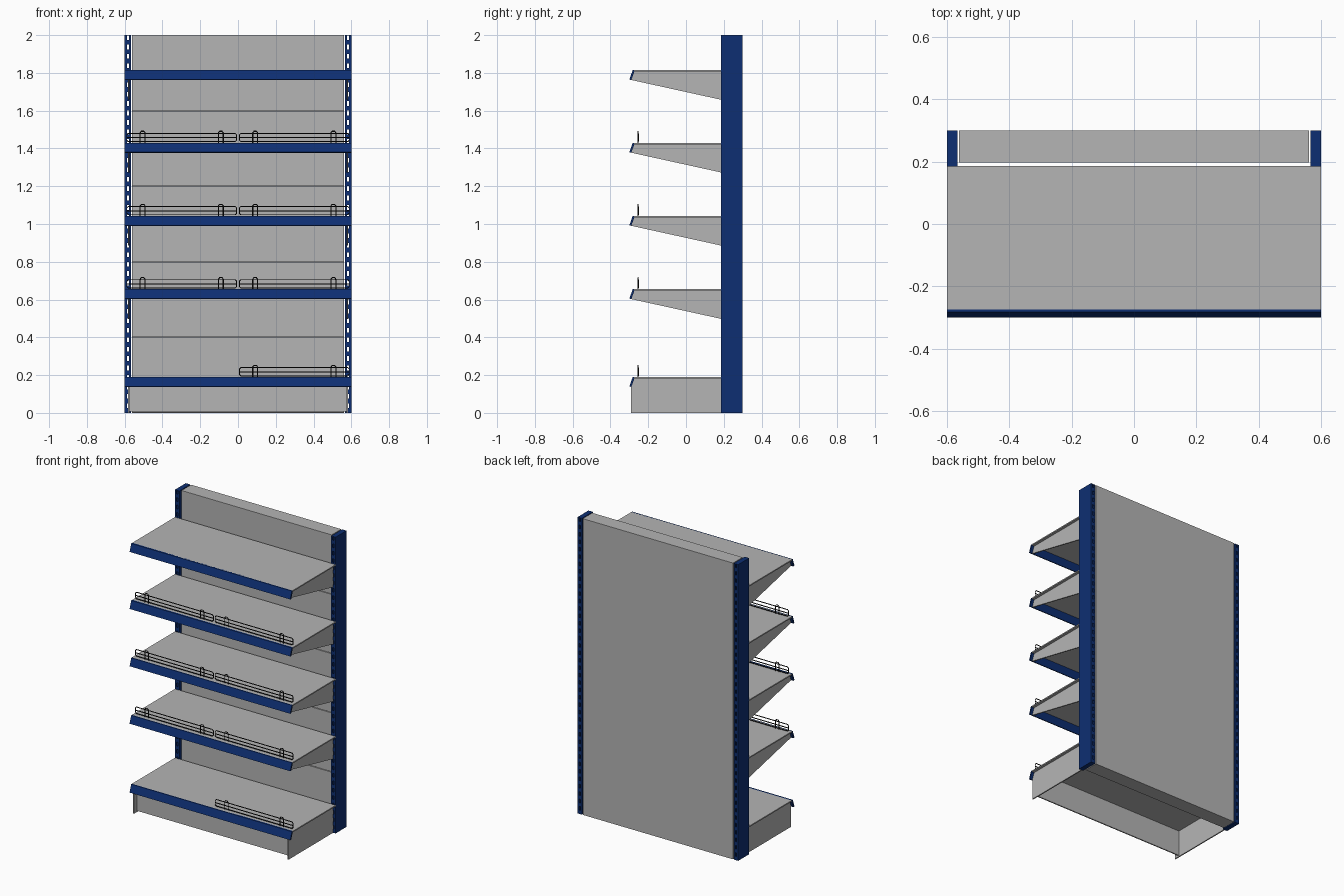
import bpy
import bmesh
from mathutils import Vector

cube = bpy.data.objects.get("Cube")
if cube:
    bpy.data.objects.remove(cube, do_unlink=True)


def material(name, colour, rough=0.6):
    m = bpy.data.materials.new(name)
    m.use_nodes = True
    m.diffuse_color = (*colour, 1)
    bsdf = m.node_tree.nodes["Principled BSDF"]
    bsdf.inputs["Base Color"].default_value = (*colour, 1)
    bsdf.inputs["Roughness"].default_value = rough
    return m


GREY = material("light grey steel", (0.46, 0.46, 0.46))
BLUE = material("dark blue paint", (0.004, 0.028, 0.17))
BLACK = material("black wire", (0.006, 0.006, 0.006))


def finish(name, bm, mat):
    bmesh.ops.recalc_face_normals(bm, faces=bm.faces)
    mesh = bpy.data.meshes.new(name)
    bm.to_mesh(mesh)
    bm.free()
    mesh.materials.append(mat)
    ob = bpy.data.objects.new(name, mesh)
    bpy.context.collection.objects.link(ob)
    return ob


def add_box(bm, x, y, z):
    verts = bmesh.ops.create_cube(bm, size=1)["verts"]
    for v in verts:
        v.co = Vector([(a + b) / 2 + c * (b - a) for (a, b), c in zip((x, y, z), v.co)])


def add_profile(bm, points, x0, x1):
    """Extrude a closed (y, z) outline from x0 to x1."""
    face = bm.faces.new([bm.verts.new((x0, y, z)) for y, z in points])
    moved = bmesh.ops.extrude_face_region(bm, geom=[face])["geom"]
    for v in moved:
        if isinstance(v, bmesh.types.BMVert):
            v.co.x = x1


def box(name, x, y, z, mat):
    bm = bmesh.new()
    add_box(bm, x, y, z)
    return finish(name, bm, mat)


def span(side, a, b):
    return tuple(sorted((side * a, side * b)))


POST_IN, POST_OUT = 0.567, 0.6
FRONT, BACK = 0.184, 0.3
WALL = 0.003
PITCH = 0.05


# Hollow uprights with a column of slots front and back
def upright(name, side):
    bm = bmesh.new()
    add_box(bm, span(side, POST_OUT - WALL, POST_OUT), (FRONT, BACK), (0, 2))
    add_box(bm, span(side, POST_IN, POST_IN + WALL), (FRONT, BACK), (0, 2))
    for z in (0, 2 - WALL):
        add_box(bm, span(side, POST_IN, POST_OUT), (FRONT, BACK), (z, z + WALL))
    for y in (FRONT, BACK - WALL):
        wall = (y, y + WALL)
        add_box(bm, span(side, POST_IN, 0.578), wall, (0, 2))
        add_box(bm, span(side, 0.588, POST_OUT), wall, (0, 2))
        for i in range(40):
            add_box(bm, span(side, 0.578, 0.588), wall, (i * PITCH, i * PITCH + 0.025))
    finish(name, bm, BLUE)


for label, side in (("left", 1), ("right", -1)):
    upright(f"{label}_upright", side)

# Back body and the seamed front panels
box("back_panel", (-0.561, 0.561), (0.206, BACK), (0, 2), GREY)
for i in range(5):
    box(f"front_panel_{i + 1}", (-0.561, 0.561), (0.198, 0.206),
        (i * 0.4 + 0.002, i * 0.4 + 0.398 + (0.002 if i == 4 else 0)), GREY)


# Shelf board with a slanted price strip along its front
def shelf(name, top):
    box(f"{name}_board", (-0.6, 0.6), (-0.275, 0.186), (top - 0.008, top), GREY)
    bm = bmesh.new()
    add_profile(bm, [(-0.282, top), (-0.27, top), (-0.29, top - 0.053),
                     (-0.3, top - 0.05)], -0.6, 0.6)
    finish(f"{name}_price_strip", bm, BLUE)


def brackets(name, outline):
    for label, side in (("left", 1), ("right", -1)):
        bm = bmesh.new()
        add_profile(bm, outline, side * 0.574, side * 0.582)
        finish(f"{name}_{label}_bracket", bm, GREY)


def wire(name, paths):
    curve = bpy.data.curves.new(name, "CURVE")
    curve.dimensions = "3D"
    curve.bevel_depth = 0.003
    curve.bevel_resolution = 1
    curve.use_fill_caps = True
    for points, closed in paths:
        s = curve.splines.new("POLY")
        s.points.add(len(points) - 1)
        for p, co in zip(s.points, points):
            p.co = (*co, 1)
        s.use_cyclic_u = closed
    curve.materials.append(BLACK)
    ob = bpy.data.objects.new(name, curve)
    bpy.context.collection.objects.link(ob)


# Wire fence: rounded loop, a middle rail and two hooped stays
def fence(name, centre, base):
    half, y = 0.291, -0.253
    low, high, c = base + 0.006, base + 0.05, 0.008
    loop = []
    for sx, sz in ((-1, 0), (1, 0), (1, 1), (-1, 1)):
        z = high if sz else low
        dz = -c if sz else c
        corner = [(centre + sx * half, y, z + dz), (centre + sx * (half - c), y, z)]
        loop += corner if (sx < 0) != bool(sz) else corner[::-1]
    mid = base + 0.027
    paths = [(loop, True),
             ([(centre - half, y, mid), (centre + half, y, mid)], False)]
    for s in (-1, 1):
        x, w = centre + s * 0.207, 0.013
        paths.append(([(x - w, y, base), (x - w, y, base + 0.053),
                       (x - w / 2, y, base + 0.061), (x + w / 2, y, base + 0.061),
                       (x + w, y, base + 0.053), (x + w, y, base)], False))
    wire(name, paths)


# Four upper shelves on tapered brackets
tops = [0.655, 1.043, 1.43, 1.815]
for i, top in enumerate(tops):
    name = f"shelf_{i + 1}"
    shelf(name, top)
    brackets(name, [(-0.276, top - 0.008), (0.185, top - 0.008),
                    (0.185, top - 0.157), (-0.292, top - 0.052)])
    if top < 1.8:
        fence(f"{name}_left_fence", 0.298, top)
        fence(f"{name}_right_fence", -0.298, top)

# Base shelf with its side plates, kick plate and single fence
shelf("base_shelf", 0.19)
brackets("base", [(-0.276, 0.182), (0.185, 0.182), (0.185, 0), (-0.29, 0), (-0.29, 0.14)])
box("kick_plate", (-0.574, 0.574), (-0.258, -0.25), (0.008, 0.182), GREY)
fence("base_left_fence", 0.298, 0.19)
